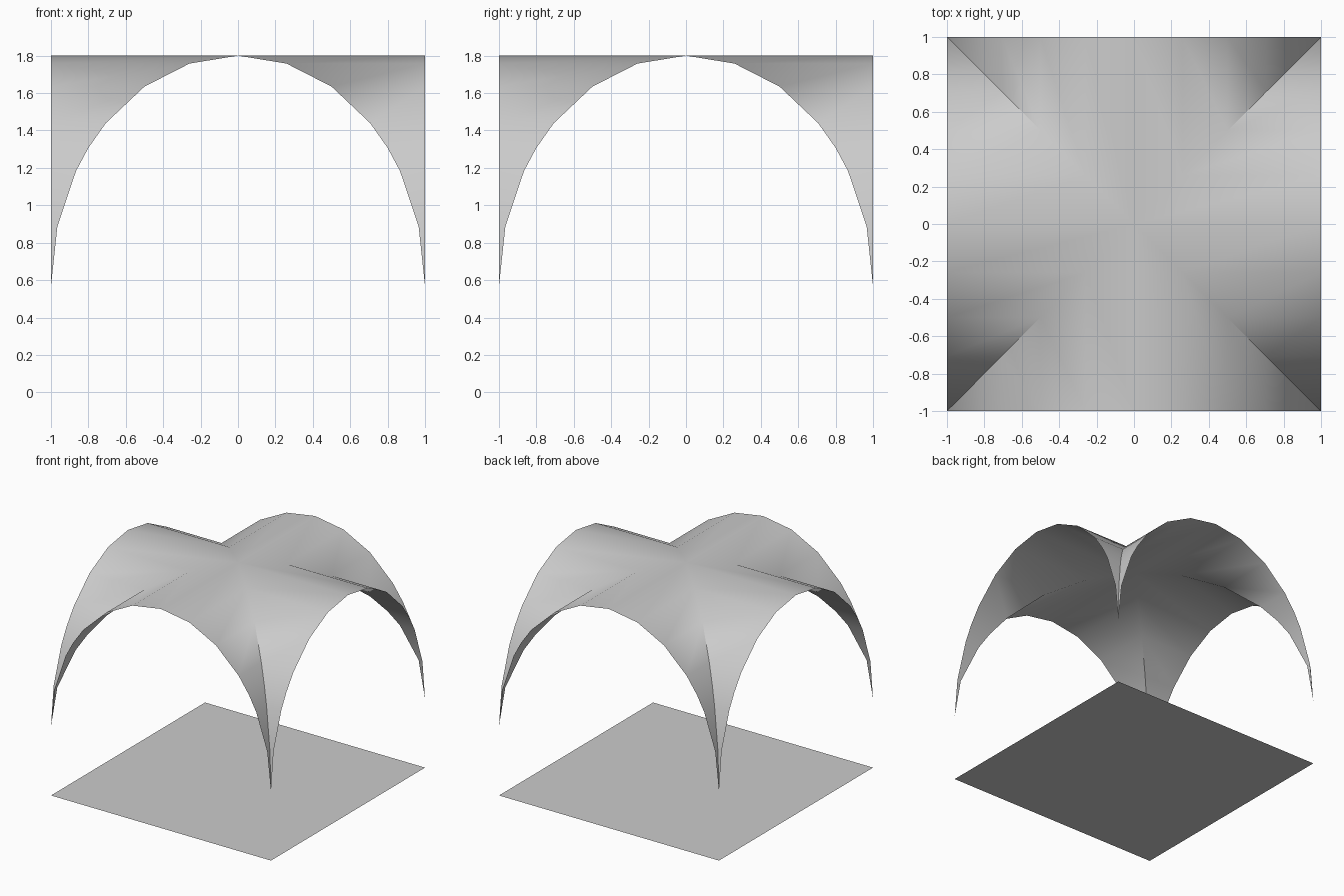
import bpy, bmesh
from math import sqrt, sin, radians
from mathutils import Matrix

if "Cube" in bpy.data.objects:
    bpy.data.objects.remove(bpy.data.objects["Cube"])

SPRING, RISE = 0.567, 1.233          # arch springing height and rise


def arch(u):
    return SPRING + RISE * sqrt(max(0.0, 1 - u * u))


def make_object(name, bm):
    mesh = bpy.data.meshes.new(name)
    bm.to_mesh(mesh)
    bm.free()
    obj = bpy.data.objects.new(name, mesh)
    bpy.context.collection.objects.link(obj)
    return obj


# Arch stations: every 15 degrees plus one extra in the haunch
half = sorted([sin(radians(15 * k)) for k in range(1, 7)] + [0.8])
stations = [-u for u in reversed(half)] + [0.0] + half

# Groin vault: one quarter web of barrel strips, repeated round the z axis
bm = bmesh.new()
for q in range(4):
    rot = Matrix.Rotation(radians(90 * q), 4, 'Z')
    inner = [bm.verts.new(rot @ Matrix.Translation((abs(u), u, arch(u))).translation) for u in stations]
    outer = [bm.verts.new(rot @ Matrix.Translation((1, u, arch(u))).translation) for u in stations]
    for i in range(len(stations) - 1):
        ring = [inner[i], outer[i], outer[i + 1], inner[i + 1]]
        # the end strips taper to a point at the corner
        if i == 0:
            ring = [outer[0], outer[1], inner[1]]
        elif i == len(stations) - 2:
            ring = [inner[i], outer[i], outer[i + 1]]
        bm.faces.new(ring)
bmesh.ops.delete(bm, geom=[v for v in bm.verts if not v.link_faces], context='VERTS')
bmesh.ops.remove_doubles(bm, verts=bm.verts, dist=0.0005)
vault = make_object("groin_vault", bm)

# Smooth barrels, sharp groins
bpy.ops.object.select_all(action='DESELECT')
vault.select_set(True)
bpy.context.view_layer.objects.active = vault
bpy.ops.object.shade_smooth_by_angle(angle=radians(45))

# Flat square floor
bm = bmesh.new()
bmesh.ops.create_grid(bm, x_segments=1, y_segments=1, size=1.0)
make_object("floor", bm)
